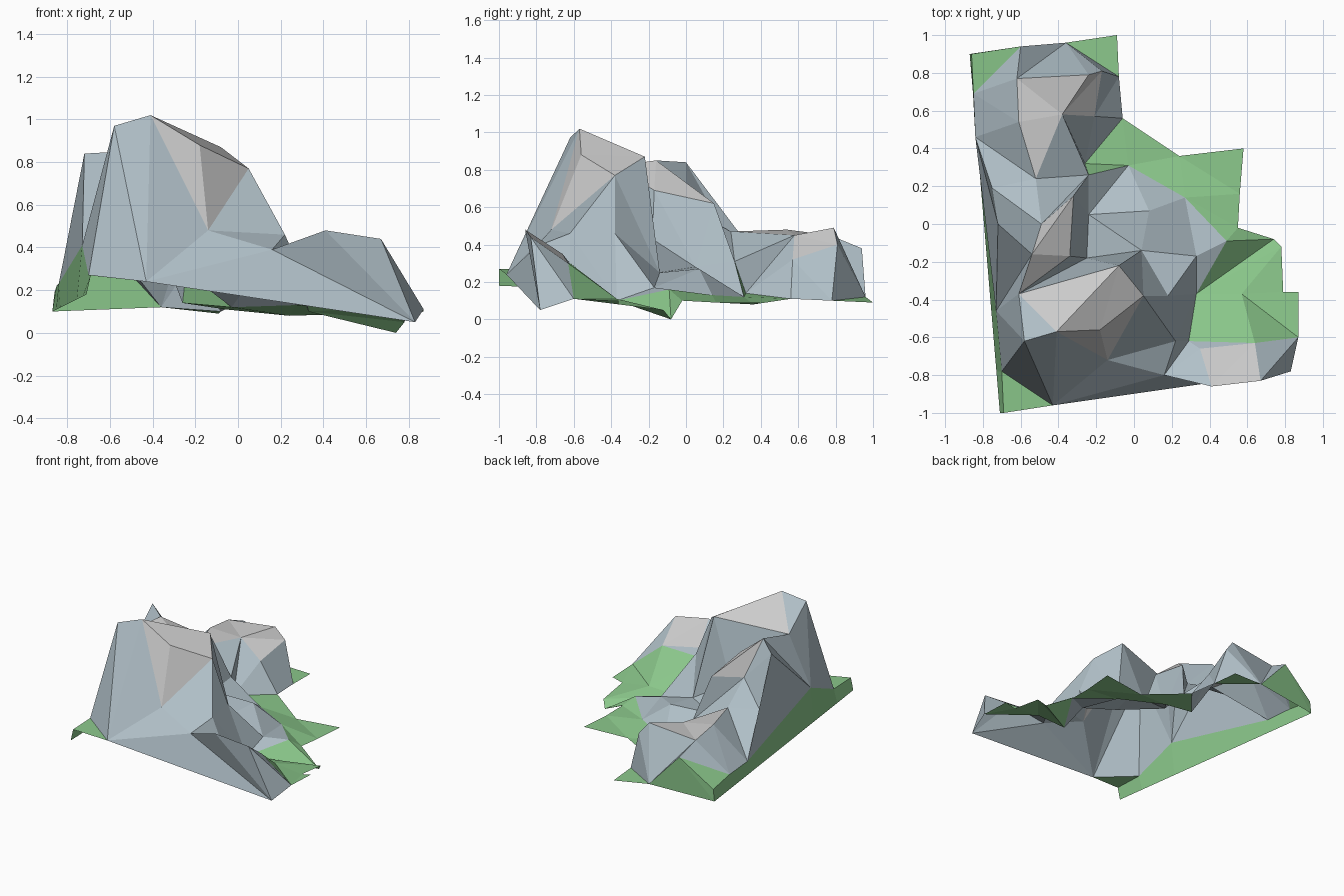
import bpy
from mathutils import Vector
from mathutils.geometry import delaunay_2d_cdt

if "Cube" in bpy.data.objects:
    bpy.data.objects.remove(bpy.data.objects["Cube"])


def material(name, *rgb):
    m = bpy.data.materials.new(name)
    m.diffuse_color = (*rgb, 1)
    m.use_nodes = True
    m.node_tree.nodes["Principled BSDF"].inputs["Base Color"].default_value = m.diffuse_color
    return m


green = material("grass_green", 0.26, 0.58, 0.26)
slate = material("slate_blue", 0.44, 0.53, 0.58)
stone = material("stone_grey", 0.55, 0.54, 0.53)

P = {}


def points(prefix, *coords):
    for i, c in enumerate(coords):
        P[f"{prefix}{i}"] = Vector(c)


# left and rear rim
points("a", (-.69, -1, .27), (-.70, -.78, .27), (-.73, -.46, .41), (-.84, .46, .23),
       (-.85, .69, .22), (-.86, .90, .19), (-.60, .94, .38), (-.36, .96, .12),
       (-.09, 1, .09), (-.08, .78, .10))
# north-east meadow
points("b", (-.06, .56, .11), (-.26, .32, .14), (-.24, .26, .31), (-.03, .31, .12),
       (.24, .36, .08), (.58, .40, .09), (.56, .16, .09), (.55, -.02, .10),
       (.27, .14, .13), (.49, -.09, .16))
# south-east meadow
points("c", (.74, -.08, 0), (.78, -.12, .05), (.79, -.36, .08), (.87, -.36, .10),
       (.87, -.60, .11), (.83, -.78, .05), (.64, -.63, .30), (.57, -.37, .11),
       (.33, -.37, .10), (.29, -.62, .30))
# tall crag
points("d", (-.43, -.96, .24), (-.41, -.57, 1.02), (-.58, -.62, .97), (-.18, -.56, .88),
       (-.08, -.22, .87), (.05, -.38, .77), (-.14, -.72, .48), (-.61, -.37, .82),
       (.16, -.80, .39), (.22, -.62, .46))
# side ridge and valley rocks
points("e", (.41, -.86, .48), (.67, -.83, .44), (.35, -.66, .35), (.18, -.38, .46),
       (.04, -.14, .25), (.33, -.17, .17), (.08, .07, .27), (-.24, .05, .28),
       (-.25, -.18, .43))
# middle spire
points("f", (-.54, -.16, .85), (-.72, 0, .84), (-.32, .15, .62), (-.34, -.17, .69),
       (-.75, .19, .50), (-.52, .24, .47), (-.49, 0, .60))
# rear crag
points("g", (-.62, .77, .45), (-.24, .79, .49), (-.17, .81, .40), (-.61, .54, .48),
       (-.38, .58, .45), (-.21, .57, .32))

# faces spanned only by these points are bare stone tops
TOPS = set("d1 d3 d4 d5 d6 d7 f0 f2 f3 f5 f6 g0 g1 g2 g3 g4 g5 e0 e1 e2 c6".split())


def make(name, verts, faces, mats, slots=None):
    me = bpy.data.meshes.new(name)
    me.from_pydata(verts, [], faces)
    for m in mats:
        me.materials.append(m)
    if slots:
        me.polygons.foreach_set("material_index", slots)
    ob = bpy.data.objects.new(name, me)
    bpy.context.collection.objects.link(ob)


def patch(name, outline, inner="", creases="", shear=.05, grass=False):
    """Triangulate an outline with inner points, seen from a slightly tilted top view."""
    ring = outline.split()
    keys = ring + inner.split()
    flat = [Vector((P[k].x, P[k].y + shear * P[k].z)) for k in keys]
    n = len(ring)
    area = sum(flat[i].cross(flat[(i + 1) % n]) for i in range(n))
    face = list(range(n)) if area > 0 else list(range(n))[::-1]
    edges = [tuple(keys.index(k) for k in c.split("-")) for c in creases.split()]
    v2, _, tris, orig, _, _ = delaunay_2d_cdt(flat, edges, [face], 1, 1e-5)
    used = []
    for v, o in zip(v2, orig):
        i = o[0] if o else min(range(len(flat)), key=lambda j: (flat[j] - v).length)
        used.append(keys[i])
    verts = [P[k] for k in used]
    if grass:
        make(name, verts, tris, [green])
    else:
        slots = [int(all(used[i] in TOPS for i in t)) for t in tris]
        make(name, verts, tris, [slate, stone], slots)


# rocks
patch("tall_crag", "a1 d0 d6 d8 d9 e3 e4 e8 f3 f0 a2", "d1 d2 d3 d4 d5 d7",
      "d2-d1 d1-d3 d3-d5 d5-d4 d2-d7 d7-d4 d3-d4 d6-d3 d6-d1 d6-d5 d5-d9 d5-e4 d1-d4")
patch("side_ridge", "d0 c5 c4 c6 c9 d9 d8 d6", "e0 e1 e2",
      "e0-e1 e1-c6 d8-e0 d8-c5 e2-d8 e2-e0 e2-c6", shear=.5)
patch("valley_rocks", "e3 d9 c9 c8 b9 b8 b3 b2 e7 e8 e4", "e5 e6",
      "e4-e5 e4-e6 e5-e6 e5-b8")
patch("middle_spire", "a2 f0 f3 e8 e7 b2 f5 f4 a3", "f1 f2 f6",
      "f0-f1 f0-f6 f6-f2 f0-f2 f2-f3 f6-b2 f6-f4")
patch("rear_crag", "a3 f4 f5 b2 b1 b0 a9 a7 a6 a4", "g0 g1 g2 g3 g4 g5",
      "g0-g1 g1-g2 g3-g4 g0-g3 g4-g1 g4-g2 g4-g5 g5-g2 g5-b0 g4-b1 "
      "g4-b2 g4-f5 g3-f5 a3-g3 a3-f5")

# grass
patch("grass_front_corner", "a0 d0 a1", grass=True)
patch("grass_back_corner", "a4 a6 a5", grass=True)
patch("grass_back_tip", "a7 a9 a8", grass=True)
patch("grass_north", "b2 b3 b4 b0 b1", grass=True)
patch("grass_east", "b3 b8 b9 b7 b6 b5 b4", grass=True)
patch("grass_south_east", "b9 c8 c9 c6 c4 c3 c2 c1 c0 b7", "c7",
      "c7-c6 c7-c9 c7-c4 c8-c0 c8-c1", grass=True)

# left bank, turning the rear corner
top = [P[f"a{i}"] for i in range(6)]
low0, low1 = Vector((-.71, -1, .18)), Vector((-.87, .90, .10))
low = [low0.lerp(low1, (t.y + 1) / 1.9) for t in top]
strip = [(i, i + 1, i + 7, i + 6) for i in range(5)]
make("left_bank", top + low + [P["a6"], P["a7"]],
     strip + [(5, 12, 11), (12, 13, 11)], [green])
